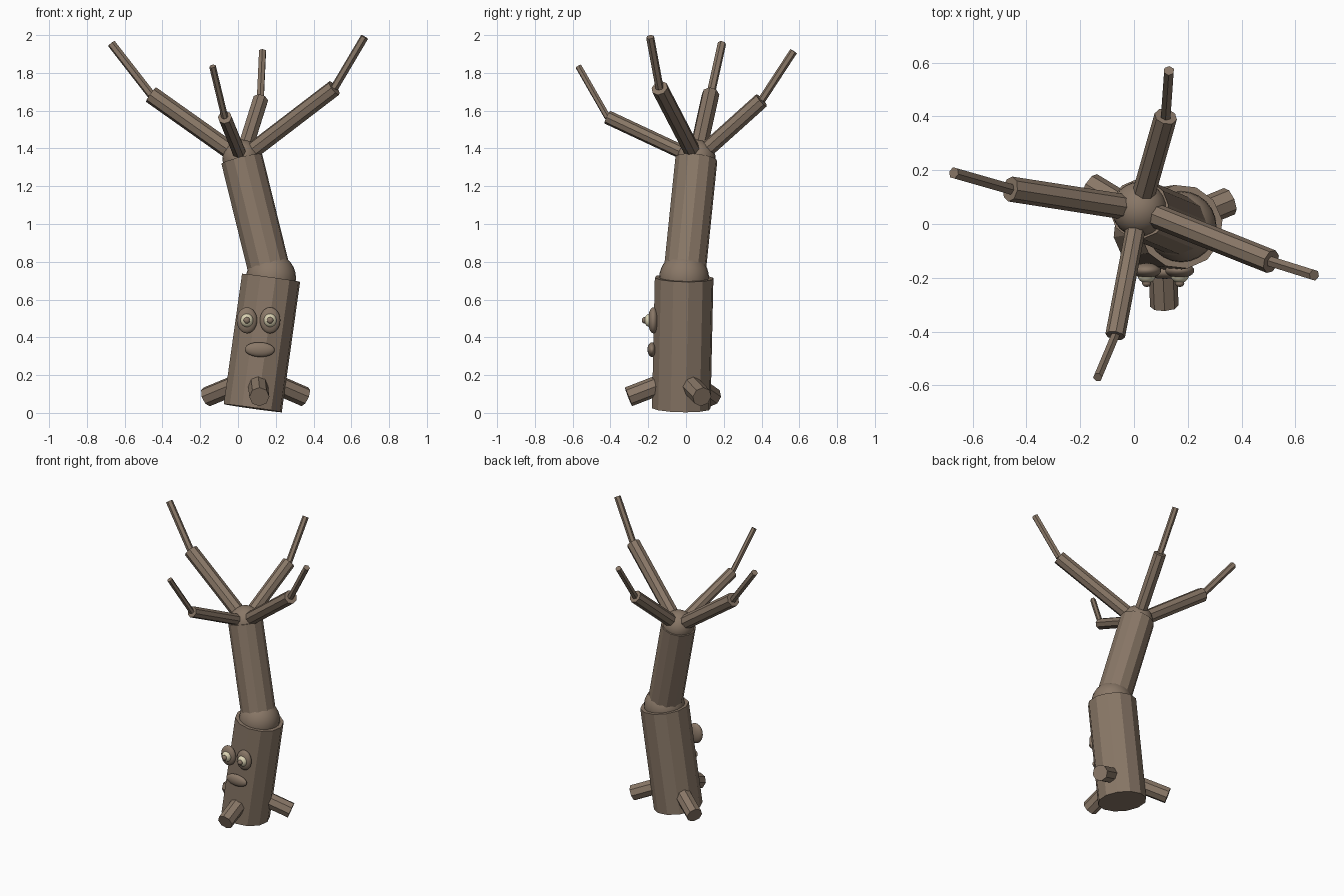
import bpy
import math
from mathutils import Vector

if "Cube" in bpy.data.objects:
    bpy.data.objects.remove(bpy.data.objects["Cube"], do_unlink=True)


def material(name, color):
    mat = bpy.data.materials.new(name)
    mat.use_nodes = True
    mat.diffuse_color = (*color, 1)
    mat.node_tree.nodes["Principled BSDF"].inputs["Base Color"].default_value = (*color, 1)
    return mat


BARK = material("bark brown", (0.25, 0.185, 0.135))
CREAM = material("eye cream", (0.72, 0.66, 0.46))


def limb(name, start, end, radius, sides):
    """Flat-sided cylinder running between two points."""
    start, end = Vector(start), Vector(end)
    axis = end - start
    bpy.ops.mesh.primitive_cylinder_add(vertices=sides, radius=radius,
                                        depth=axis.length, location=(start + end) / 2)
    ob = bpy.context.object
    ob.name = name
    ob.rotation_mode = "QUATERNION"
    ob.rotation_quaternion = axis.to_track_quat("Z", "Y")
    ob.data.materials.append(BARK)
    return ob


def ball(name, center, size, mat=BARK, tilt=0):
    """Smooth ellipsoid with the given half sizes."""
    bpy.ops.mesh.primitive_uv_sphere_add(segments=24, ring_count=16, radius=1,
                                         location=center, rotation=(0, tilt, 0))
    ob = bpy.context.object
    ob.name = name
    ob.scale = size
    ob.data.materials.append(mat)
    bpy.ops.object.shade_smooth()
    return ob


# Trunk: two leaning sections joined by rounded knots
base, waist, crown = (0.078, -0.025, 0.025), (0.175, -0.01, 0.715), (0.02, 0.055, 1.345)
limb("lower_trunk", base, waist, 0.157, 12)
limb("upper_trunk", waist, crown, 0.112, 12)
ball("waist_knot", waist, (0.132, 0.132, 0.132))
ball("crown_knot", crown, (0.102, 0.102, 0.102))

# Branches, each with a thin twig bent upward: elbow, tip, radius
branches = {
    "right": ((-0.46, 0.13, 1.685), (-0.67, 0.19, 1.955), 0.047),
    "left": ((0.51, -0.14, 1.72), (0.67, -0.19, 1.99), 0.045),
    "front": ((-0.07, -0.415, 1.565), (-0.135, -0.57, 1.835), 0.037),
    "back": ((0.118, 0.4, 1.655), (0.13, 0.57, 1.915), 0.043),
}
for side, (elbow, tip, radius) in branches.items():
    limb(side + "_branch", crown, elbow, radius, 8)
    limb(side + "_twig", elbow, tip, radius * 0.48, 6)

# Roots spread from the foot of the trunk
root_tips = {"front": (0.113, -0.305), "left": (0.355, 0.085), "right": (-0.165, 0.14)}
for side, (x, y) in root_tips.items():
    limb(side + "_root", (0.1, -0.02, 0.195), (x, y, 0.085), 0.053, 8)

# Face: lidded eyes and a wide mouth
for side, x in (("right", 0.047), ("left", 0.17)):
    ball(side + "_eyelid", (x, -0.173, 0.49), (0.054, 0.028, 0.069))
    ball(side + "_eyeball", (x, -0.19, 0.49), (0.034, 0.03, 0.036), CREAM)
    ball(side + "_pupil", (x, -0.22, 0.49), (0.017, 0.014, 0.017))
ball("mouth", (0.115, -0.18, 0.335), (0.079, 0.024, 0.039), tilt=math.radians(2))
